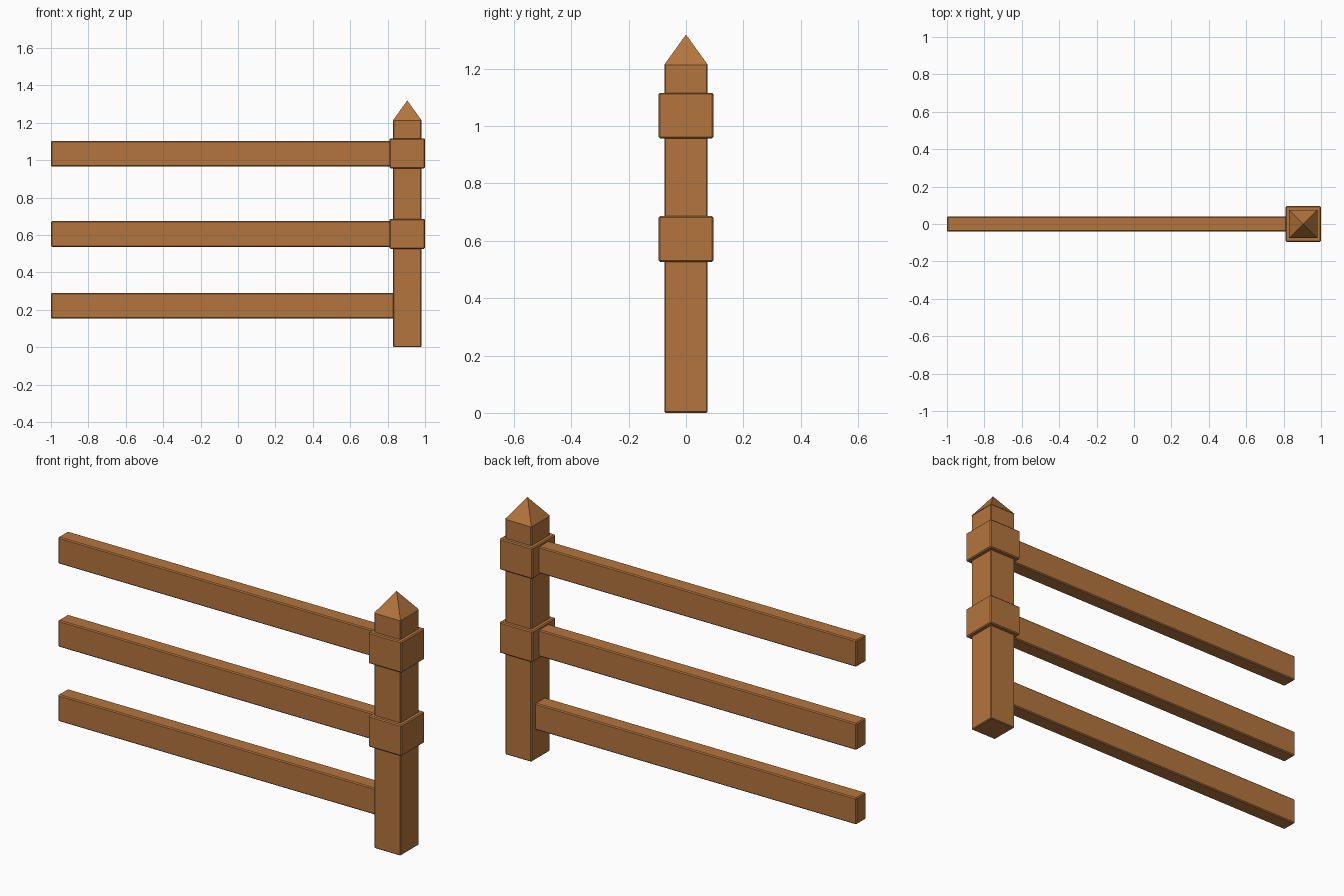
import bpy
import math

if "Cube" in bpy.data.objects:
    bpy.data.objects.remove(bpy.data.objects["Cube"], do_unlink=True)

# Warm brown timber
wood = bpy.data.materials.new("brown wood")
wood.use_nodes = True
wood_colour = (0.456, 0.178, 0.047, 1)
wood.diffuse_color = wood_colour
wood.node_tree.nodes["Principled BSDF"].inputs["Base Color"].default_value = wood_colour

POST_X = 0.905
POST_WIDTH = 0.15
POST_TOP = 1.217


def beam(name, x, y, z, bevel=0.005):
    """Box spanning the given (low, high) ranges, with chamfered edges."""
    spans = (x, y, z)
    bpy.ops.mesh.primitive_cube_add(size=1, location=[sum(s) / 2 for s in spans])
    obj = bpy.context.object
    obj.name = name
    obj.scale = [s[1] - s[0] for s in spans]
    bpy.ops.object.transform_apply(location=False, rotation=False, scale=True)
    obj.data.materials.append(wood)
    chamfer = obj.modifiers.new("chamfer", "BEVEL")
    chamfer.width = bevel
    chamfer.segments = 1
    return obj


def around(centre, width):
    return (centre - width / 2, centre + width / 2)


# Upright post
beam("post", around(POST_X, POST_WIDTH), around(0, POST_WIDTH), (0, POST_TOP), 0.004)

# Pointed cap
cap_height = 0.104
bpy.ops.mesh.primitive_cone_add(
    vertices=4, radius1=POST_WIDTH / math.sqrt(2), radius2=0, depth=cap_height,
    location=(POST_X, 0, POST_TOP - 0.002 + cap_height / 2),
    rotation=(0, 0, math.pi / 4))
cap = bpy.context.object
cap.name = "post_cap"
cap.data.materials.append(wood)

# Collars around the post at the upper two rails
for name, z in (("lower_collar", (0.526, 0.686)), ("upper_collar", (0.956, 1.116))):
    beam(name, around(POST_X, 0.19), around(0, 0.19), z)

# Horizontal rails running into the post
for name, z in (("bottom_rail", 0.221), ("middle_rail", 0.605), ("top_rail", 1.034)):
    beam(name, (-1, POST_X), around(0, 0.08), around(z, 0.137))
